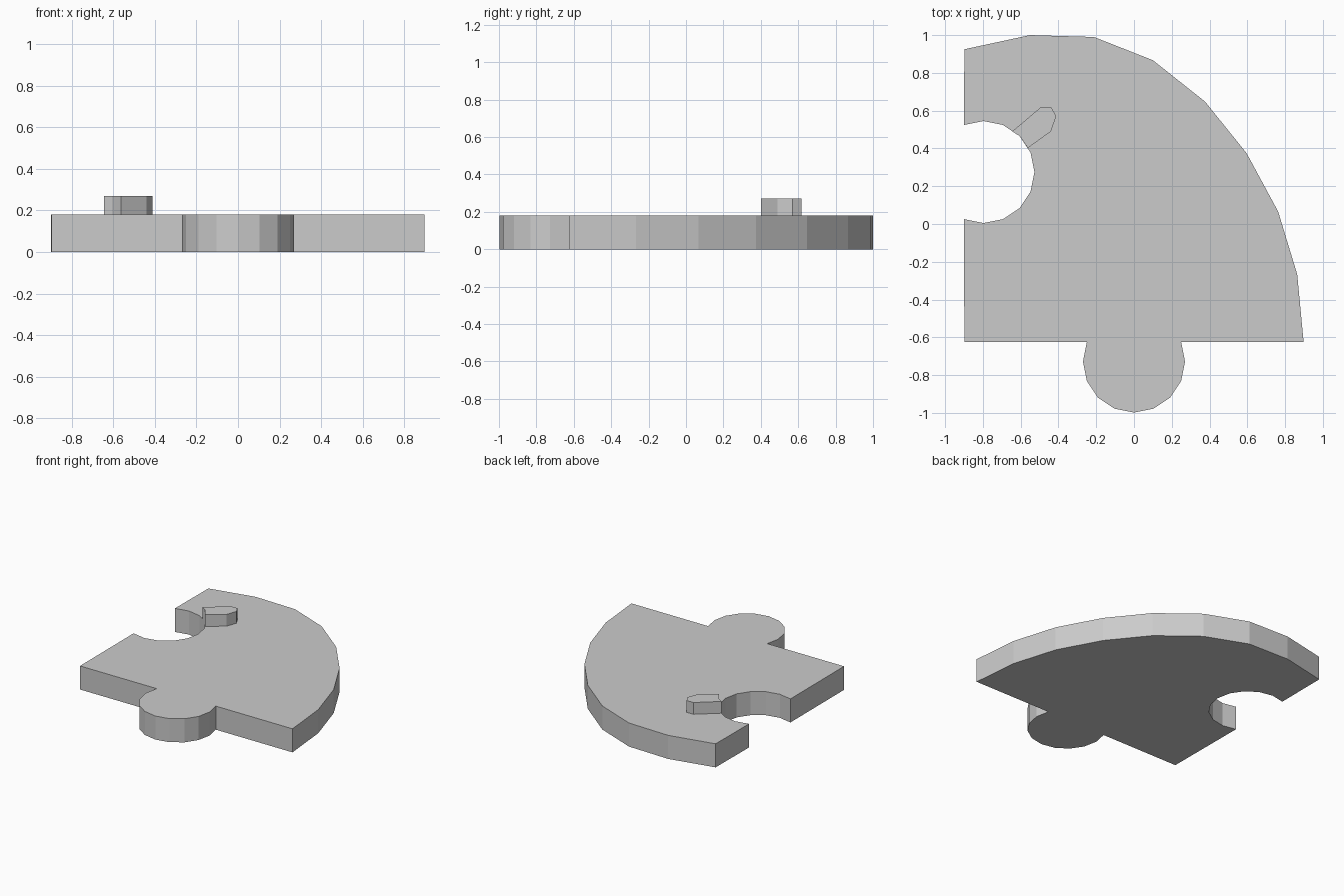
import bpy, bmesh
from math import cos, sin, radians

if "Cube" in bpy.data.objects:
    bpy.data.objects.remove(bpy.data.objects["Cube"])


def arc(cx, cy, r, start, end, steps):
    """Points along a circular arc, angles in degrees."""
    angles = [radians(start + (end - start) * i / steps) for i in range(steps + 1)]
    return [(cx + r * cos(a), cy + r * sin(a)) for a in angles]


def extrude_profile(name, points, z0, z1):
    """Closed prism from a counter-clockwise outline."""
    bm = bmesh.new()
    face = bm.faces.new([bm.verts.new((x, y, z0)) for x, y in points])
    top = bmesh.ops.extrude_face_region(bm, geom=[face], use_keep_orig=True)
    for v in top["geom"]:
        if isinstance(v, bmesh.types.BMVert):
            v.co.z = z1
    bmesh.ops.recalc_face_normals(bm, faces=bm.faces)
    mesh = bpy.data.meshes.new(name)
    bm.to_mesh(mesh)
    bm.free()
    obj = bpy.data.objects.new(name, mesh)
    bpy.context.collection.objects.link(obj)
    return obj


THICK, RADIUS = 0.18, 0.27

# Jigsaw plate: straight edges, round tab, curved outer rim, round notch
tab = arc(0, -0.728, RADIUS, 157.5, 382.5, 10)
rim = [(0.898, -0.625), (0.864, -0.266), (0.763, 0.066), (0.596, 0.375),
       (0.376, 0.648), (0.10, 0.867), (-0.212, 0.99), (-0.55, 1.0), (-0.898, 0.925)]
notch = arc(-0.797, 0.275, RADIUS, 112.5, -112.5, 10)
extrude_profile("puzzle_plate", [(-0.898, -0.625)] + tab + rim + notch, 0, THICK)

# Small raised peg meeting the notch wall
peg = [(-0.645, 0.49), (-0.606, 0.466), (-0.562, 0.402), (-0.44, 0.49),
       (-0.412, 0.57), (-0.437, 0.617), (-0.495, 0.617)]
extrude_profile("raised_peg", peg, THICK, 0.27)
